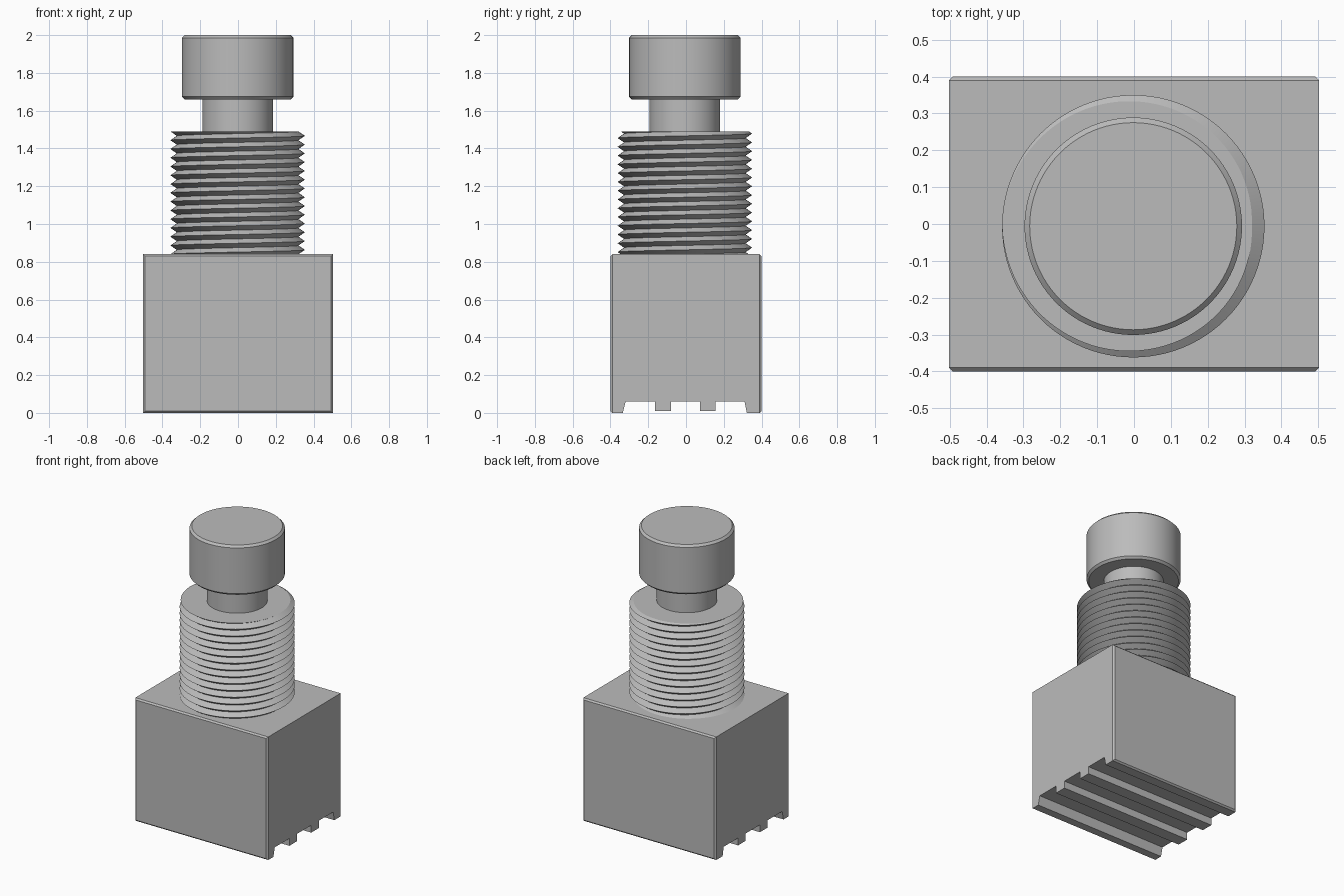
import bpy, bmesh, math

cube = bpy.data.objects.get("Cube")
if cube:
    bpy.data.objects.remove(cube, do_unlink=True)

GREY = (0.5, 0.5, 0.5, 1)
grey = bpy.data.materials.new("plain grey")
grey.use_nodes = True
grey.diffuse_color = GREY
grey.node_tree.nodes["Principled BSDF"].inputs["Base Color"].default_value = GREY

CX, CY = -0.002, -0.006          # axis of the round parts
BASE, RIM = 0.84, 1.49           # bottom and top of the threaded barrel


def finish(bm, name, smooth=True):
    """Clean a bmesh and turn it into a named grey object."""
    bmesh.ops.remove_doubles(bm, verts=bm.verts, dist=1e-5)
    bmesh.ops.recalc_face_normals(bm, faces=bm.faces)
    mesh = bpy.data.meshes.new(name)
    bm.to_mesh(mesh)
    bm.free()
    mesh.materials.append(grey)
    obj = bpy.data.objects.new(name, mesh)
    bpy.context.collection.objects.link(obj)
    if smooth:
        bpy.ops.object.select_all(action='DESELECT')
        bpy.context.view_layer.objects.active = obj
        obj.select_set(True)
        bpy.ops.object.shade_smooth_by_angle(angle=math.radians(30))
    return obj


def lathe(name, profile, segments=96):
    """Spin a (radius, height) profile about the shared axis."""
    bm = bmesh.new()
    verts = [bm.verts.new((CX + r, CY, z)) for r, z in profile]
    edges = [bm.edges.new(pair) for pair in zip(verts, verts[1:])]
    bmesh.ops.spin(bm, geom=verts + edges, cent=(CX, CY, 0), axis=(0, 0, 1),
                   angle=math.tau, steps=segments)
    return finish(bm, name)


# Housing: ribbed side profile drawn across y, extruded along x
HALF_X, HALF_Y, FLOOR = 0.502, 0.4, 0.06
profile = [(-HALF_Y, BASE), (-HALF_Y, 0), (-0.335, 0), (-0.32, FLOOR)]
for left, right in ((-0.163, -0.08), (0.073, 0.155)):
    profile += [(left, FLOOR), (left, 0.01), (right, 0.01), (right, FLOOR)]
profile += [(0.31, FLOOR), (0.322, 0), (HALF_Y, 0), (HALF_Y, BASE)]

bm = bmesh.new()
side = bm.faces.new([bm.verts.new((-HALF_X, y, z)) for y, z in profile])
grown = bmesh.ops.extrude_face_region(bm, geom=[side], use_keep_orig=True)
bmesh.ops.translate(bm, vec=(2 * HALF_X, 0, 0),
                    verts=[v for v in grown["geom"] if isinstance(v, bmesh.types.BMVert)])
bmesh.ops.recalc_face_normals(bm, faces=bm.faces)
# Chamfer the borders of the front and back panels
rims = {e for f in bm.faces if abs(f.normal.y) > 0.99
        and abs(f.calc_center_median().y) > 0.39 for e in f.edges}
bmesh.ops.bevel(bm, geom=list(rims), offset=0.01, segments=1, affect='EDGES')
finish(bm, "housing", smooth=False)

# Threaded barrel: one helical V thread trimmed flat at both ends
CREST, ROOT, TURNS, STEPS = 0.356, 0.322, 14, 96
PITCH = (RIM - BASE) / TURNS


def thread_radius(z, turn):
    phase = ((z - RIM) / PITCH - turn + 0.5) % 1
    return ROOT + (CREST - ROOT) * abs(2 * phase - 1)


bm = bmesh.new()
columns = []
for i in range(STEPS + 1):
    turn = i / STEPS - 0.5       # a crest meets the rim on the -x side
    a = math.tau * i / STEPS
    heights = [RIM + PITCH * (turn + k / 2) for k in range(-2 * TURNS - 3, 4)]
    points = []
    for z in heights:
        z = min(max(z, BASE), RIM)
        # offset so that the grid rows fall on crests and roots
        r = thread_radius(z, turn + 0.5)
        points.append((CX + r * math.cos(a), CY + r * math.sin(a), z))
    points.append((CX, CY, RIM))
    columns.append([bm.verts.new(p) for p in points])
for near, far in zip(columns, columns[1:]):
    for k in range(len(near) - 1):
        bm.faces.new((near[k], far[k], far[k + 1], near[k + 1]))
bmesh.ops.dissolve_degenerate(bm, dist=1e-5, edges=bm.edges)
finish(bm, "threaded_barrel")

# Plunger stem and its chamfered push button
lathe("plunger_stem", [(0.187, RIM - 0.02), (0.187, 1.67)])
lathe("push_button", [(0, 1.66), (0.281, 1.66), (0.295, 1.674),
                      (0.295, 1.986), (0.281, 2), (0, 2)])
